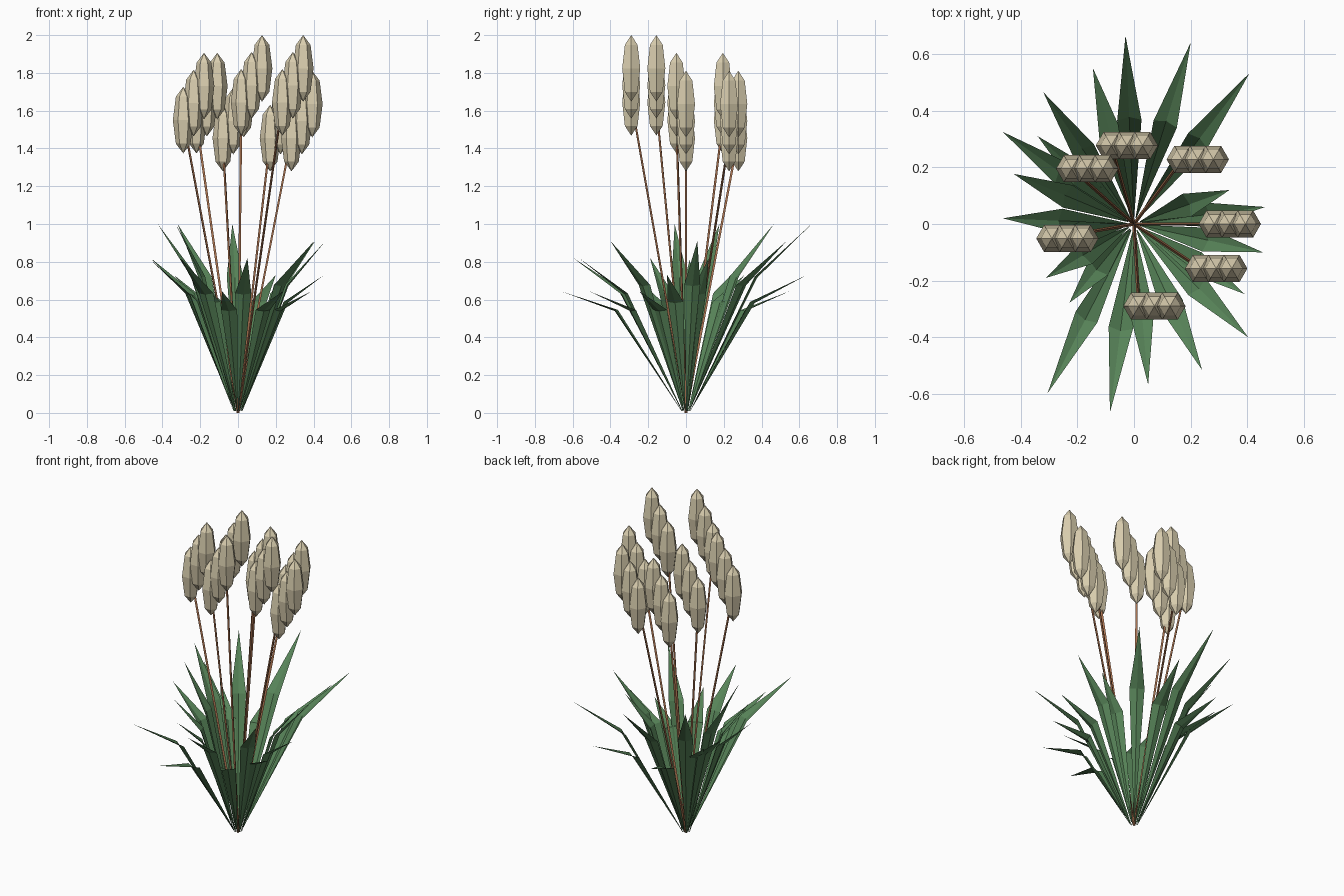
import bpy
import bmesh
from math import radians
from mathutils import Matrix, Vector

default_cube = bpy.data.objects.get("Cube")
if default_cube:
    bpy.data.objects.remove(default_cube, do_unlink=True)


def make_material(name, colour):
    material = bpy.data.materials.new(name)
    material.use_nodes = True
    material.diffuse_color = (*colour, 1)
    shader = material.node_tree.nodes["Principled BSDF"]
    shader.inputs["Base Color"].default_value = (*colour, 1)
    shader.inputs["Roughness"].default_value = 0.9
    return material


def finish_object(name, bm, material):
    mesh = bpy.data.meshes.new(name)
    bm.to_mesh(mesh)
    bm.free()
    mesh.materials.append(material)
    created = bpy.data.objects.new(name, mesh)
    bpy.context.collection.objects.link(created)


leaf_green = make_material("leaf green", (0.095, 0.228, 0.098))
stem_brown = make_material("stem brown", (0.4, 0.17, 0.08))
plume_cream = make_material("plume cream", (0.7, 0.62, 0.43))


def build_leaf(name, tip):
    """Folded blade: narrow foot, wide bend, pointed tip."""
    tip = Vector(tip)
    outward = Vector((tip.x, tip.y, 0))
    direction = outward.normalized()
    side = Vector((-direction.y, direction.x, 0))
    up = Vector((0, 0, 1))
    bend = outward * 0.55 + up * (0.545 + (tip.z - 0.645) * 0.5)
    foot = direction * 0.022 + up * 0.01
    keel = (direction - up * 0.5) * 0.012

    bm = bmesh.new()
    rows = []
    for centre, half_width, fold in ((foot, 0.0015, 0.1), (bend, 0.043, 1)):
        points = (centre - side * half_width,
                  centre + keel * fold,
                  centre + side * half_width)
        rows.append([bm.verts.new(p) for p in points])
    point = bm.verts.new(tip)
    low, high = rows
    for i in range(2):
        bm.faces.new((low[i], low[i + 1], high[i + 1], high[i]))
        bm.faces.new((high[i], high[i + 1], point))
    finish_object(name, bm, leaf_green)


def build_stem(name, top):
    """Thin straight three-sided rod from the root to the plume."""
    top = Vector(top)
    bm = bmesh.new()
    bmesh.ops.create_cone(bm, cap_ends=True, segments=3, radius1=0.007,
                          radius2=0.007, depth=top.length)
    bmesh.ops.translate(bm, verts=bm.verts, vec=(0, 0, top.length / 2))
    turn = top.to_track_quat("Z", "Y").to_matrix()
    bmesh.ops.rotate(bm, verts=bm.verts, matrix=turn, cent=(0, 0, 0))
    finish_object(name, bm, stem_brown)


def build_plume(name, lowest):
    """Three six-sided pods stepping up and to the left, corners along x."""
    bm = bmesh.new()
    corner_turn = Matrix.Rotation(radians(30), 3, "Z")
    for step in range(3):
        pod = bmesh.ops.create_uvsphere(bm, u_segments=6, v_segments=4, radius=1)
        verts = pod["verts"]
        bmesh.ops.rotate(bm, verts=verts, matrix=corner_turn, cent=(0, 0, 0))
        bmesh.ops.scale(bm, verts=verts, vec=(0.055, 0.055, 0.176))
        offset = Vector((0.055, 0, 0.09)) * step
        bmesh.ops.translate(bm, verts=verts, vec=Vector(lowest) + offset)
    finish_object(name, bm, plume_cream)


# Leaf tips around the clump
leaf_tips = [
    (-.03, .665, 1), (.2, .64, .73), (.408, .533, .91), (-.145, .55, .645),
    (-.32, .465, 1), (-.463, .325, .82), (-.34, .31, .73), (-.425, .177, 1),
    (-.463, .02, .81), (.463, .06, .91), (.337, .12, .82), (.455, -.1, .73),
    (.39, -.247, .645), (.403, -.4, .91), (.24, -.515, .645),
    (.05, -.567, .82), (-.085, -.665, .645), (-.305, -.597, .82),
    (-.228, -.278, .73), (-.31, -.19, .82), (-.33, -.06, 1),
]
for number, tip in enumerate(leaf_tips, 1):
    build_leaf(f"leaf_{number}", tip)

# Flower stalks: the centre of the lowest pod is where each stem ends
stalk_tops = [
    (.017, -.29, 1.644), (.235, -.157, 1.644), (-.29, -.051, 1.55),
    (-.22, .195, 1.55), (.283, 0, 1.455), (.17, .228, 1.455), (-.08, .277, 1.455),
]
for number, top in enumerate(stalk_tops, 1):
    build_stem(f"stem_{number}", top)
    build_plume(f"plume_{number}", top)
